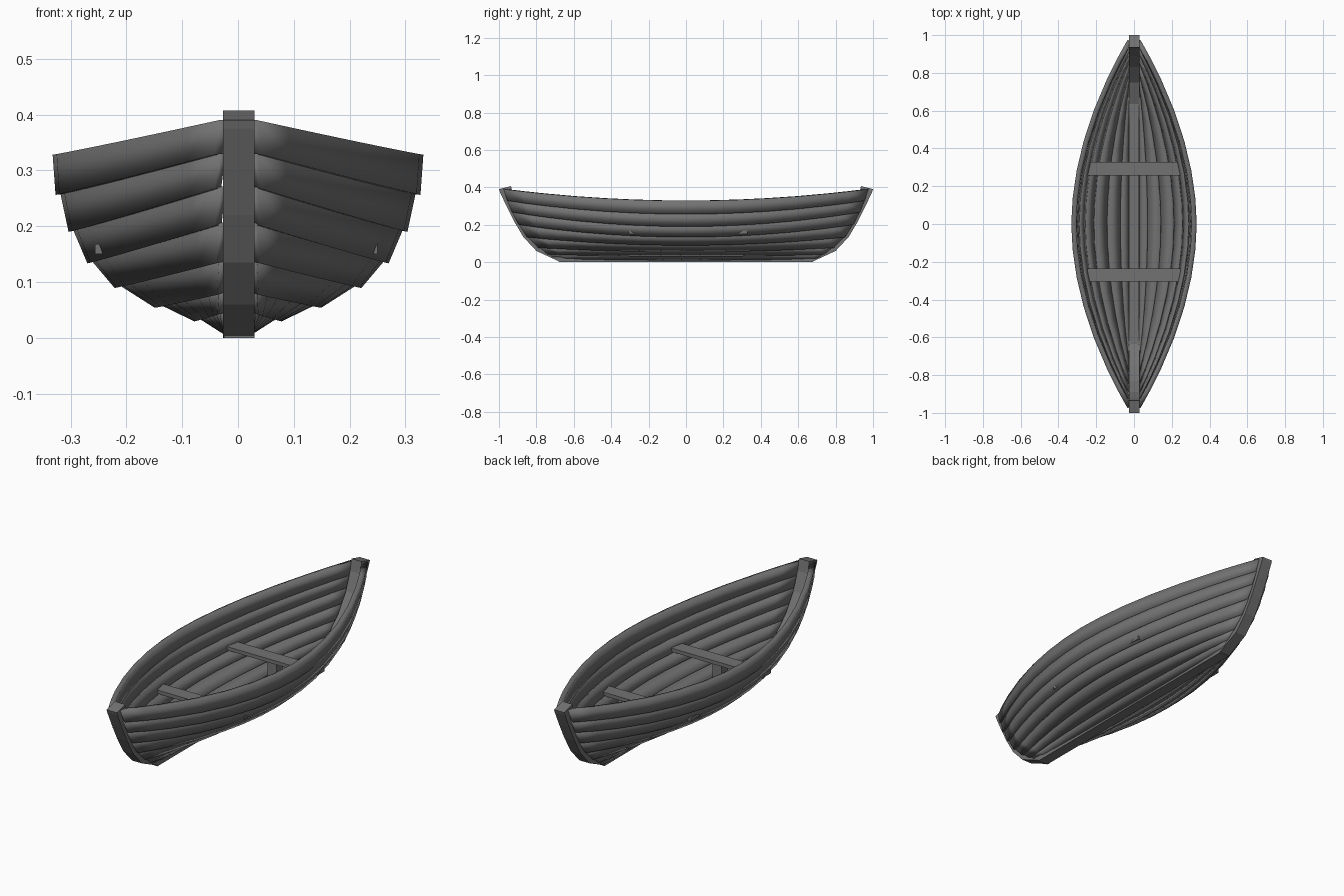
import bpy, bmesh, math

if "Cube" in bpy.data.objects:
    bpy.data.objects.remove(bpy.data.objects["Cube"])

wood = bpy.data.materials.new("grey_wood")
wood.diffuse_color = (0.17, 0.17, 0.17, 1)
wood.use_nodes = True
wood.node_tree.nodes["Principled BSDF"].inputs["Base Color"].default_value = wood.diffuse_color


def make(name, verts, faces):
    me = bpy.data.meshes.new(name)
    me.from_pydata(verts, [], faces)
    me.materials.append(wood)
    ob = bpy.data.objects.new(name, me)
    bpy.context.collection.objects.link(ob)
    return ob


def fix_normals(ob):
    bm = bmesh.new()
    bm.from_mesh(ob.data)
    bmesh.ops.recalc_face_normals(bm, faces=bm.faces)
    bm.to_mesh(ob.data)
    bm.free()


def box(name, x0, x1, y0, y1, z0, z1):
    v = [(x, y, z) for x in (x0, x1) for y in (y0, y1) for z in (z0, z1)]
    f = [(0, 1, 3, 2), (4, 6, 7, 5), (0, 4, 5, 1), (2, 3, 7, 6), (0, 2, 6, 4), (1, 5, 7, 3)]
    ob = make(name, v, f)
    fix_normals(ob)
    return ob


# Plank borders: midship x, z, then end y, z
borders = [(0.332, 0.328, 0.975, 0.39), (0.318, 0.258, 0.955, 0.33), (0.295, 0.193, 0.93, 0.27),
           (0.262, 0.138, 0.895, 0.205), (0.215, 0.096, 0.85, 0.14), (0.145, 0.062, 0.79, 0.085),
           (0.075, 0.038, 0.74, 0.05), (0.024, 0.016, 0.70, 0.022)]
stations = [-1, -0.9, -0.79, -0.62, -0.45, -0.29, -0.14, 0, 0.14, 0.29, 0.45, 0.62, 0.79, 0.9, 1]


def hull_point(b, t, dx=0, dz=0):
    xm, zm, ye, ze = b
    xe = min(0.034, xm)
    a = abs(t)
    x = xe + (xm - xe) * (1 - a ** 1.9)
    z = zm + (ze - zm) * a ** 2
    return (x + dx, ye * t, z + dz)


# Overlapping hull planks, mirrored to both sides
for k in range(len(borders) - 1):
    hi, lo = borders[k], borders[k + 1]
    slope = math.atan2(hi[1] - lo[1], hi[0] - lo[0])
    lap = 0.009
    dx, dz = lap * math.sin(slope), -lap * math.cos(slope)
    verts = []
    for t in stations:
        verts += [hull_point(hi, t), hull_point(lo, t, dx, dz)]
    n = len(stations)
    faces = [(2 * i, 2 * i + 1, 2 * i + 3, 2 * i + 2) for i in range(n - 1)]
    ob = make("hull_plank_%d" % (k + 1), verts, faces)
    s = ob.modifiers.new("thickness", 'SOLIDIFY')
    s.thickness = 0.026 if k == 0 else 0.014
    s.offset = -1
    ob.modifiers.new("both_sides", 'MIRROR').use_mirror_merge = False
    bpy.context.view_layer.objects.active = ob
    ob.select_set(True)
    bpy.ops.object.shade_smooth_by_angle(angle=math.radians(25))
    ob.select_set(False)

# Curved stem posts at both ends
outer = [(0.67, 0), (0.80, 0.06), (0.87, 0.135), (0.92, 0.22), (0.96, 0.30), (0.995, 0.375),
         (1.0, 0.39)]
inner = [(0.935, 0.407), (0.925, 0.35), (0.89, 0.26), (0.83, 0.17), (0.75, 0.095), (0.62, 0.04)]
prof = outer + inner
m = len(prof)
for name, d in (("front_stem", -1), ("back_stem", 1)):
    v = [(x, d * y, z) for x in (-0.027, 0.03) for y, z in prof]
    no = len(outer)
    f = [(i, (i + 1) % m, m + (i + 1) % m, m + i) for i in range(m)]
    # Side faces as strips between the outer and inner curves
    for o in (0, m):
        for i in range(5):
            f.append((o + i, o + i + 1, o + m - 2 - i, o + m - 1 - i))
        f.append((o + 5, o + 6, o + 7))
    fix_normals(make(name, v, f))

# Keel under the hull and inner floor beam
box("keel", -0.025, 0.03, -0.68, 0.68, 0.0, 0.036)
box("keelson", -0.027, 0.027, -0.68, 0.68, 0.03, 0.046)

# Seats with centre posts
for name, y in (("back", 0.293), ("front", -0.27)):
    box(name + "_seat", -0.256, 0.25, y - 0.035, y + 0.035, 0.15, 0.168)
    box(name + "_seat_post", -0.025, 0.025, y - 0.025, y + 0.025, 0.04, 0.152)
